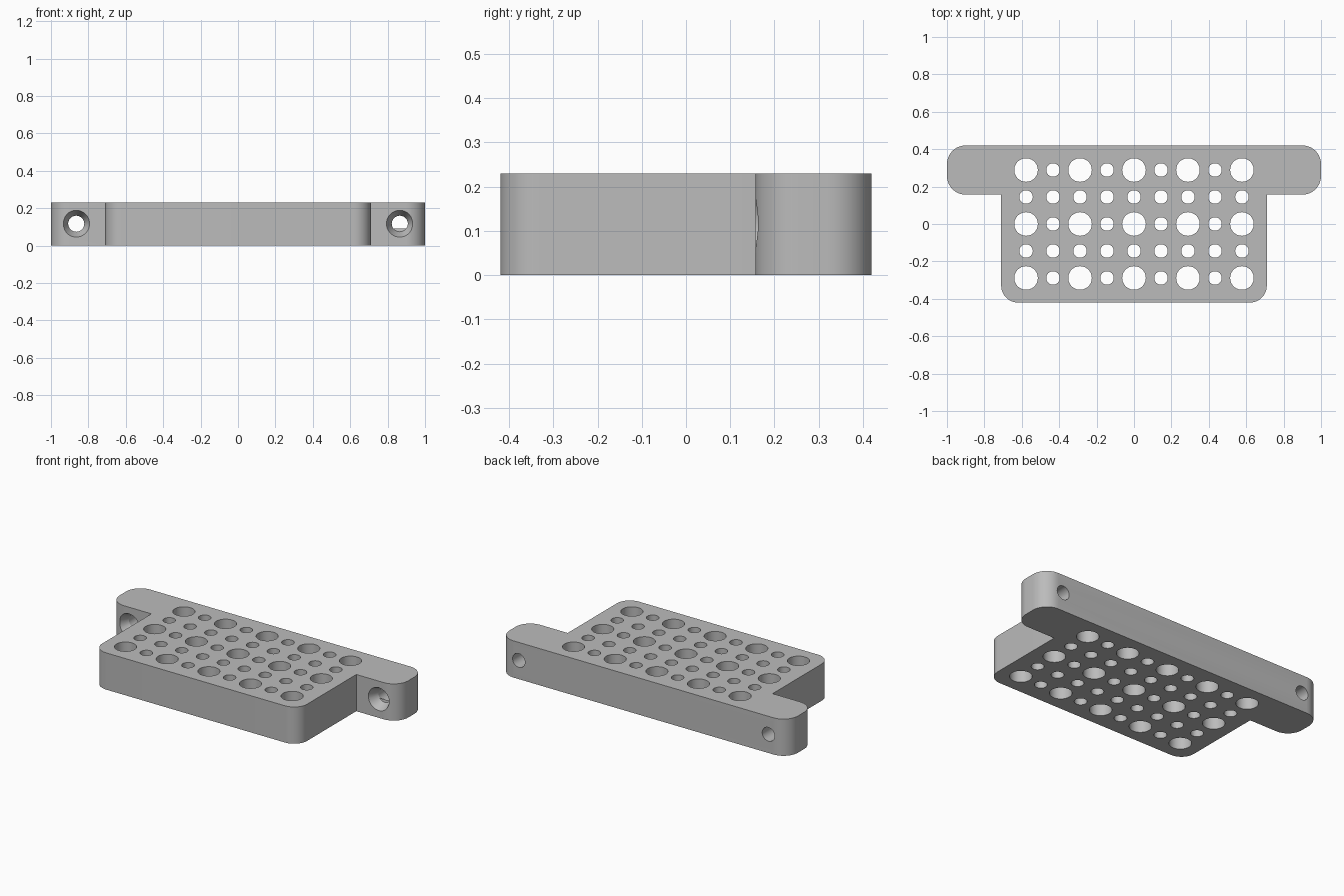
import bpy
import bmesh
import math
from mathutils import Matrix

default = bpy.data.objects.get("Cube")
if default:
    bpy.data.objects.remove(default, do_unlink=True)

HEIGHT = 0.23
PITCH = 0.1443      # hole grid spacing
BACK = 0.42         # half depth
FLANGE_FRONT = 0.157
BODY_X = 0.71

grey = bpy.data.materials.new("light grey")
grey.use_nodes = True
colour = (0.5, 0.5, 0.5, 1)
grey.diffuse_color = colour
grey.node_tree.nodes["Principled BSDF"].inputs["Base Color"].default_value = colour


def arc(cx, cy, r, start, steps=12):
    """Quarter circle, counter-clockwise from the start angle in degrees."""
    angles = [math.radians(start + 90 * i / steps) for i in range(steps + 1)]
    return [(cx + r * math.cos(a), cy + r * math.sin(a)) for a in angles]


def make_object(name, bm):
    bmesh.ops.recalc_face_normals(bm, faces=bm.faces)
    mesh = bpy.data.meshes.new(name)
    bm.to_mesh(mesh)
    bm.free()
    mesh.materials.append(grey)
    ob = bpy.data.objects.new(name, mesh)
    bpy.context.collection.objects.link(ob)
    return ob


def add_cylinder(bm, matrix, r1, r2, depth, sides=40):
    bmesh.ops.create_cone(bm, cap_ends=True, segments=sides, radius1=r1,
                          radius2=r2, depth=depth, matrix=matrix)


# T-shaped plate: right half of the outline, then mirrored
r = 0.09
half = arc(BODY_X - r, -BACK + r, r, 270)
half.append((BODY_X, FLANGE_FRONT))
r = 0.1
half += arc(1 - r, FLANGE_FRONT + r, r, 270)
half += arc(1 - r, BACK - r, r, 0)
outline = half + [(-x, y) for x, y in reversed(half)]

bm = bmesh.new()
base = bm.faces.new([bm.verts.new((x, y, 0)) for x, y in outline])
top = bmesh.ops.extrude_face_region(bm, geom=[base])
bmesh.ops.translate(bm, vec=(0, 0, HEIGHT),
                    verts=[v for v in top["geom"] if isinstance(v, bmesh.types.BMVert)])
plate = make_object("perforated_mounting_plate", bm)

# Grid of vertical holes: large ones where both indices are even
bm = bmesh.new()
for i in range(-4, 5):
    for j in range(-2, 3):
        radius = 0.063 if i % 2 == 0 and j % 2 == 0 else 0.036
        place = Matrix.Translation((i * PITCH, j * PITCH, HEIGHT / 2))
        add_cylinder(bm, place, radius, radius, 1)
grid_cutter = make_object("grid_hole_cutter", bm)

# Screw holes through the ears, with their countersinks at the front
turn = Matrix.Rotation(-math.pi / 2, 4, "X")
bore, sink = bmesh.new(), bmesh.new()
for side in (-1, 1):
    x, z = side * 0.865, 0.117
    add_cylinder(bore, Matrix.Translation((x, 0.29, z)) @ turn, 0.043, 0.043, 0.6)
    # cone continues slightly ahead of the face so the cut is clean
    add_cylinder(sink, Matrix.Translation((x, FLANGE_FRONT + 0.02, z)) @ turn,
                 0.081, 0.043, 0.08)
bore_cutter = make_object("screw_bore_cutter", bore)
sink_cutter = make_object("countersink_cutter", sink)

# Cut the holes
bpy.ops.object.select_all(action="DESELECT")
plate.select_set(True)
bpy.context.view_layer.objects.active = plate
for cutter in (grid_cutter, sink_cutter, bore_cutter):
    mod = plate.modifiers.new("cut", "BOOLEAN")
    mod.operation = "DIFFERENCE"
    mod.solver = "EXACT"
    mod.object = cutter
    bpy.ops.object.modifier_apply(modifier=mod.name)
    bpy.data.objects.remove(cutter, do_unlink=True)

bpy.ops.object.shade_smooth_by_angle(angle=math.radians(25))
